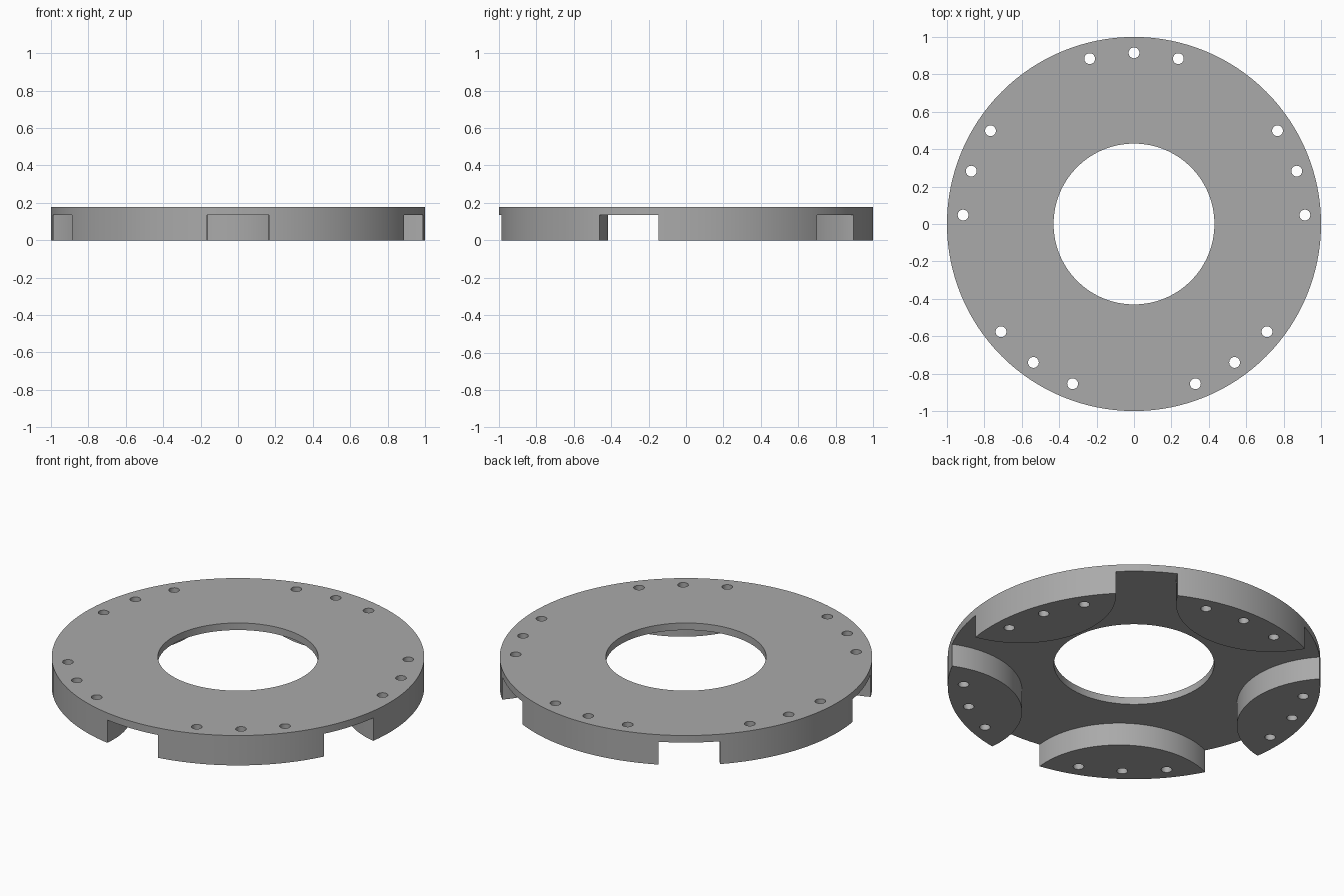
import bpy
from math import cos, sin, radians

cube = bpy.data.objects.get("Cube")
if cube:
    bpy.data.objects.remove(cube, do_unlink=True)

TOP, PAD_H = 0.177, 0.135      # full height, height of the pads below the plate
PAD_ANGLES = [90 + 72 * i for i in range(5)]

grey = bpy.data.materials.new("plain grey")
grey.use_nodes = True
colour = (0.4, 0.4, 0.4, 1)
grey.diffuse_color = colour
grey.node_tree.nodes["Principled BSDF"].inputs["Base Color"].default_value = colour


def cylinder(name, radius, z0, z1, dist=0, angle=0, sides=128):
    """Upright cylinder placed at a polar position."""
    a = radians(angle)
    bpy.ops.mesh.primitive_cylinder_add(
        vertices=sides, radius=radius, depth=z1 - z0,
        location=(dist * cos(a), dist * sin(a), (z0 + z1) / 2))
    ob = bpy.context.object
    ob.name = name
    ob.data.materials.append(grey)
    return ob


def cut(target, cutter):
    """Subtract the cutter, then discard it."""
    mod = target.modifiers.new("cut", 'BOOLEAN')
    mod.operation, mod.solver, mod.object = 'DIFFERENCE', 'EXACT', cutter
    bpy.context.view_layer.objects.active = target
    bpy.ops.object.modifier_apply(modifier=mod.name)
    bpy.data.objects.remove(cutter, do_unlink=True)


# Solid ring blank
plate = cylinder("flange_plate", 1.0, 0, TOP)

# Underside relief that leaves five lens-shaped pads at the rim
relief = cylinder("underside_relief", 1.2, -0.1, PAD_H)
for angle in PAD_ANGLES:
    cut(relief, cylinder("pad_keep", 0.511, -0.3, 0.4, 1.146, angle))
cut(plate, relief)

# Central bore
cut(plate, cylinder("bore", 0.43, -0.3, 0.5))

# Three bolt holes through each pad
for angle in PAD_ANGLES:
    for offset in (-15, 0, 15):
        cut(plate, cylinder("bolt_hole", 0.029, -0.3, 0.5, 0.915, angle + offset, 24))

# Smooth round walls, crisp edges
bpy.ops.object.select_all(action='DESELECT')
plate.select_set(True)
bpy.context.view_layer.objects.active = plate
bpy.ops.object.shade_smooth_by_angle(angle=radians(30))
